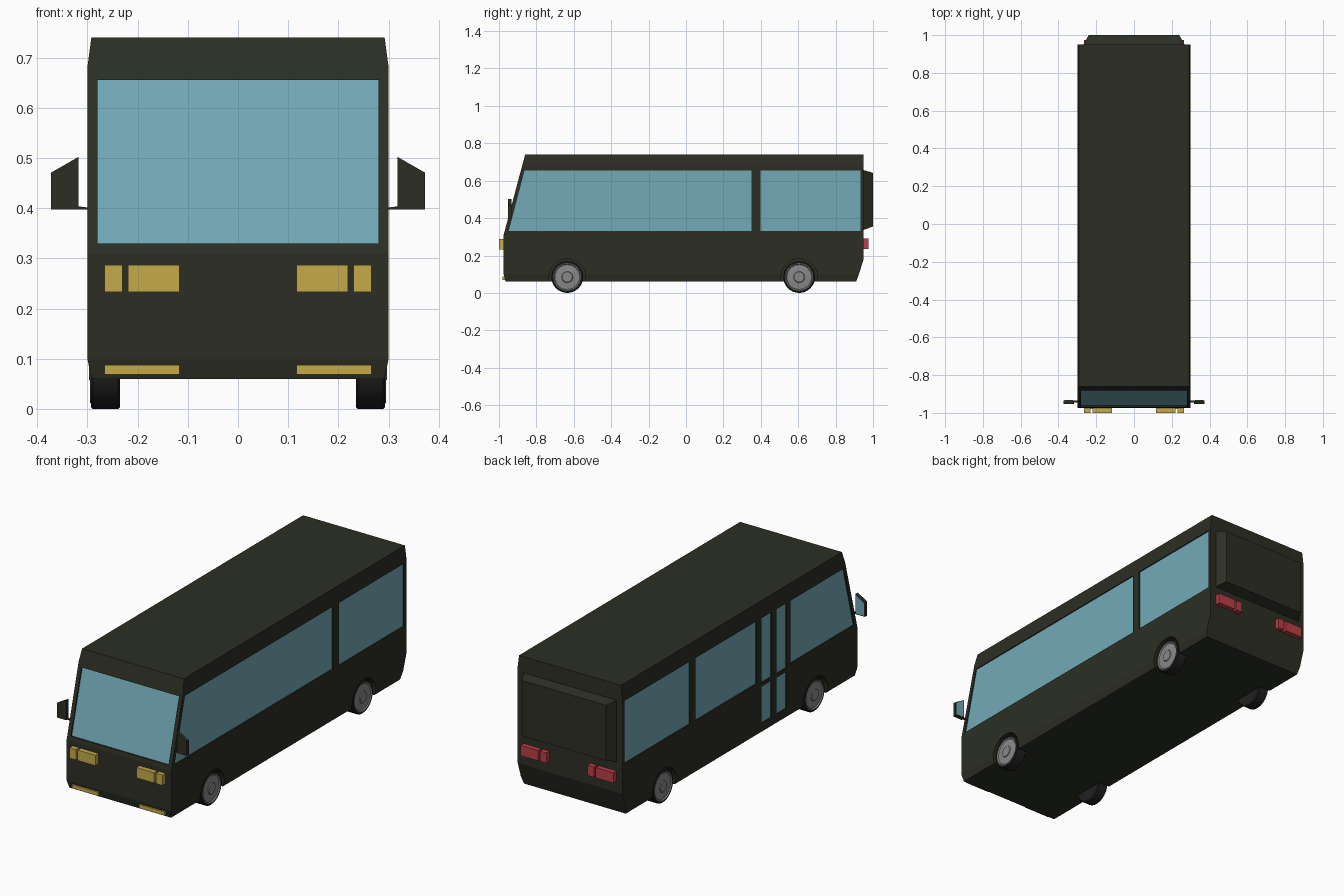
import bpy, bmesh, math
from mathutils import Vector

if "Cube" in bpy.data.objects:
    bpy.data.objects.remove(bpy.data.objects["Cube"])


def material(name, rgb):
    m = bpy.data.materials.new(name)
    m.diffuse_color = (*rgb, 1)
    m.use_nodes = True
    m.node_tree.nodes["Principled BSDF"].inputs["Base Color"].default_value = m.diffuse_color
    return m


PAINT = material("dark_olive_paint", (0.025, 0.028, 0.017))
GLASS = material("blue_glass", (0.17, 0.40, 0.47))
AMBER = material("amber_lens", (0.56, 0.41, 0.07))
RED = material("red_lens", (0.50, 0.05, 0.06))
RUBBER = material("rubber", (0.015, 0.015, 0.016))
METAL = material("wheel_metal", (0.25, 0.25, 0.25))


def loft(bm, rings, closed_ends=True):
    """Skin a list of equal-length point rings."""
    vs = [[bm.verts.new(p) for p in r] for r in rings]
    n = len(vs[0])
    for a, b in zip(vs, vs[1:]):
        for i in range(n):
            j = (i + 1) % n
            bm.faces.new((a[i], a[j], b[j], b[i]))
    if closed_ends:
        bm.faces.new(vs[0][::-1])
        bm.faces.new(vs[-1])


def finish(bm, name, mat):
    bmesh.ops.recalc_face_normals(bm, faces=bm.faces)
    me = bpy.data.meshes.new(name)
    bm.to_mesh(me)
    bm.free()
    if mat:
        me.materials.append(mat)
    ob = bpy.data.objects.new(name, me)
    bpy.context.collection.objects.link(ob)
    return ob


def solid(name, rings, mat):
    bm = bmesh.new()
    loft(bm, rings)
    return finish(bm, name, mat)


def along_x(yz, x0, x1):
    return [[(x, y, z) for y, z in yz] for x in (x0, x1)]


def along_y(xz, y0, y1):
    return [[(x, y, z) for x, z in xz] for y in (y0, y1)]


def rect(a0, a1, b0, b1):
    return [(a0, b0), (a1, b0), (a1, b1), (a0, b1)]


def circle(x, r, y, z, n=32):
    return [(x, y + r * math.cos(2 * math.pi * i / n),
             z + r * math.sin(2 * math.pi * i / n)) for i in range(n)]


# Body shell: (height, front y, back y, half width)
levels = [(.06, -.965, .91, .292), (.10, -.975, .924, .30), (.18, -.975, .95, .30),
          (.31, -.975, .95, .30), (.68, -.876, .95, .30), (.74, -.86, .95, .292)]
body = solid("body", [[(-w, f, z), (w, f, z), (w, b, z), (-w, b, z)]
                      for z, f, b, w in levels], PAINT)

# Window outlines on each side, in (y, z)
LOW, TOP = .33, .655


def nose(z):
    return -.975 + (z - .31) * (.115 / .43)


rear_pane = rect(.397, .932, LOW, TOP)
right_panes = [[(-.948, LOW), (.35, LOW), (.35, TOP), (-.863, TOP)], rear_pane]
left_panes = [[(-.948, LOW), (-.427, LOW), (-.427, TOP), (-.863, TOP)],
              rect(-.148, .352, LOW, TOP), rear_pane]
for y0, y1 in ((-.27, -.189), (-.394, -.312)):
    left_panes += [rect(y0, y1, .32, TOP), rect(y0, y1, .11, .30)]


def screen(d0, d1):
    return [(nose(LOW) + d0, LOW), (nose(LOW) + d1, LOW),
            (nose(TOP) + d1, TOP), (nose(TOP) + d0, TOP)]


# Recesses for windows and wheel arches
AXLES, HUB_Z, TYRE_R = (-.635, .605), .085, .085
bm = bmesh.new()
for side, panes in ((1, right_panes), (-1, left_panes)):
    for p in panes:
        loft(bm, along_x(p, side * .293, side * .35))
    for y in AXLES:
        loft(bm, [circle(side * .23, .097, y, HUB_Z), circle(side * .35, .097, y, HUB_Z)])
loft(bm, along_x(screen(-.05, .01), -.28, .28))
cutter = finish(bm, "recess_cutter", None)
cutter.hide_render = True
mod = body.modifiers.new("recesses", 'BOOLEAN')
mod.operation, mod.solver, mod.object = 'DIFFERENCE', 'EXACT', cutter
bpy.context.view_layer.update()
cut_mesh = bpy.data.meshes.new_from_object(
    body.evaluated_get(bpy.context.evaluated_depsgraph_get()))
body.modifiers.clear()
body.data = cut_mesh
bpy.data.objects.remove(cutter)

# Glass
solid("windscreen", along_x(screen(.008, .012), -.28, .28), GLASS)
for side, label, panes in ((1, "right", right_panes), (-1, "left", left_panes)):
    for p in panes:
        solid(label + "_window", along_x(p, side * .290, side * .2945), GLASS)

# Rear engine cover
solid("rear_cover", [[(x, y, z) for x, z in rect(-w, w, z0, z1)]
                     for y, w, z0, z1 in ((.945, .27, .335, .658), (1.0, .24, .355, .642))], PAINT)

for s, label in ((1, "right"), (-1, "left")):
    # Headlamps, bumper lamps and tail lamps
    for name, x0, x1, z0, z1, y0, y1, mat in (
            ("headlamp", .117, .219, .233, .287, -1.0, -.97, AMBER),
            ("side_lamp", .23, .266, .233, .287, -1.0, -.97, AMBER),
            ("bumper_lamp", .117, .266, .069, .088, -.98, -.96, AMBER),
            ("tail_lamp", .165, .266, .236, .29, .94, .975, RED),
            ("reverse_lamp", .118, .155, .236, .29, .94, .975, RED)):
        solid(label + "_" + name, along_y(rect(s * x0, s * x1, z0, z1), y0, y1), mat)

    # Door mirror: arm, housing and glass
    shell = [(.318, .397), (.372, .397), (.372, .471), (.318, .502)]
    inset = [(.322, .402), (.368, .402), (.368, .468), (.322, .496)]
    solid(label + "_mirror_arm", along_y([(s * x, z) for x, z in
          ((.29, .398), (.32, .397), (.32, .404), (.29, .400))], -.945, -.935), PAINT)
    solid(label + "_mirror_housing", along_y([(s * x, z) for x, z in shell], -.952, -.934), PAINT)
    solid(label + "_mirror_glass", along_y([(s * x, z) for x, z in inset], -.938, -.932), GLASS)

    # Wheels: tyre and rim as turned profiles (x, radius)
    for y, end in zip(AXLES, ("front", "rear")):
        for part, mat, prof in (
                ("tyre", RUBBER, [(.235, .05), (.235, .081), (.239, TYRE_R), (.289, TYRE_R),
                                  (.293, .081), (.293, .074), (.285, .072)]),
                ("rim", METAL, [(.28, .074), (.294, .074), (.295, .071), (.290, .066),
                                (.293, .030), (.297, .027), (.297, .010)])):
            ob = solid(f"{end}_{label}_{part}",
                       [circle(s * x, r, y, HUB_Z) for x, r in prof], mat)
            bpy.ops.object.select_all(action='DESELECT')
            ob.select_set(True)
            bpy.context.view_layer.objects.active = ob
            bpy.ops.object.shade_smooth_by_angle(angle=math.radians(30))
